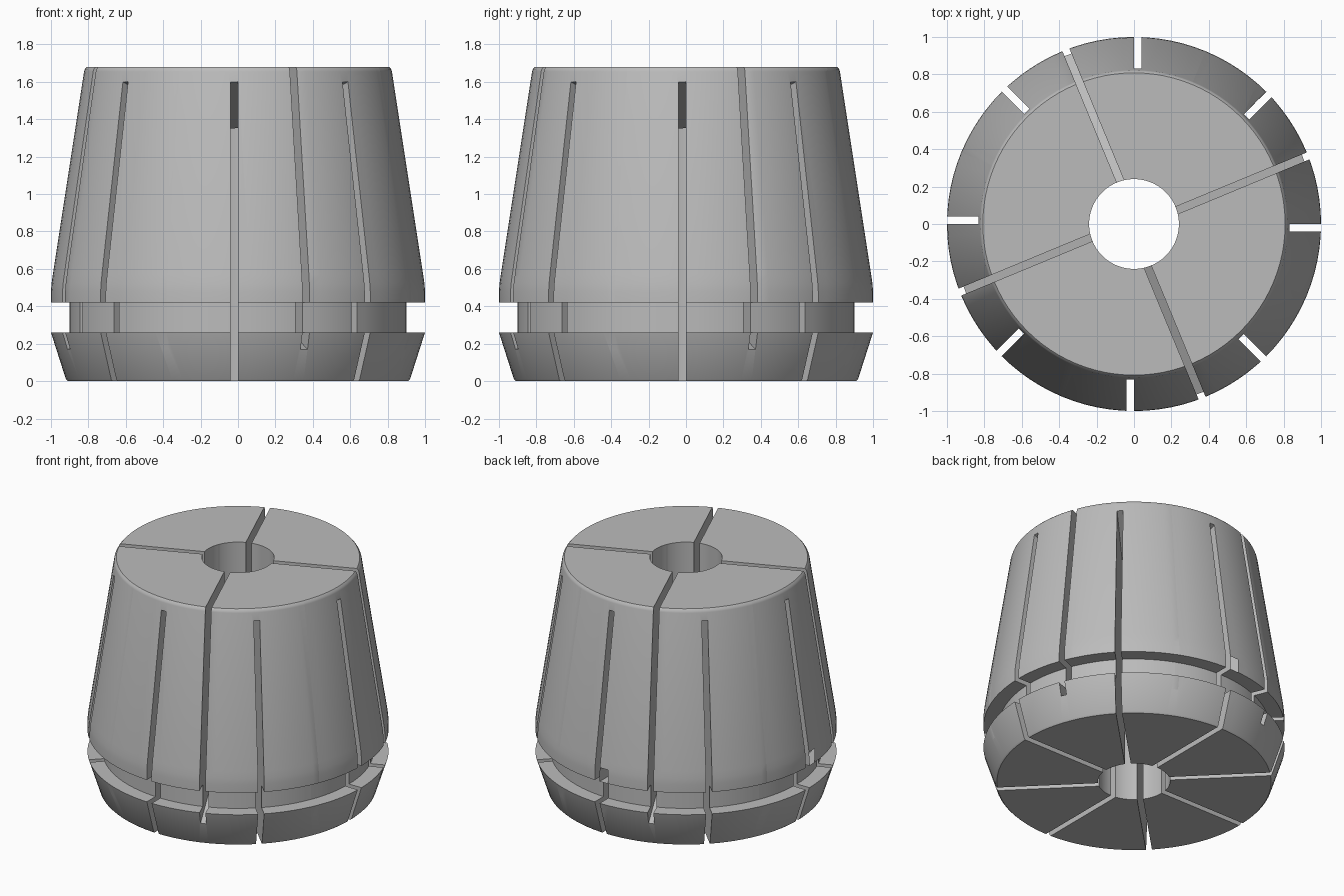
import bpy, bmesh
from math import pi, cos, sin, radians

cube = bpy.data.objects.get("Cube")
if cube:
    bpy.data.objects.remove(cube, do_unlink=True)

SEGMENTS = 96
BORE = 0.24
SLOT_WIDTH = 0.04

steel = bpy.data.materials.new("steel grey")
steel.use_nodes = True
colour = (0.5, 0.5, 0.5, 1)
steel.diffuse_color = colour
steel.node_tree.nodes["Principled BSDF"].inputs["Base Color"].default_value = colour


def make_object(name, bm):
    bmesh.ops.recalc_face_normals(bm, faces=bm.faces)
    mesh = bpy.data.meshes.new(name)
    bm.to_mesh(mesh)
    bm.free()
    obj = bpy.data.objects.new(name, mesh)
    bpy.context.collection.objects.link(obj)
    mesh.materials.append(steel)
    return obj


def lathe(name, profile):
    """Turn a closed (radius, height) outline around z."""
    bm = bmesh.new()
    rings = []
    for i in range(SEGMENTS):
        a = 2 * pi * i / SEGMENTS
        rings.append([bm.verts.new((r * cos(a), r * sin(a), z)) for r, z in profile])
    n = len(profile)
    for i in range(SEGMENTS):
        here, after = rings[i], rings[(i + 1) % SEGMENTS]
        for j in range(n):
            k = (j + 1) % n
            bm.faces.new((here[j], after[j], after[k], here[k]))
    return make_object(name, bm)


def slot_cutters(name, outline, start):
    """Eight radial saw blades, each set to one side of its centre line."""
    bm = bmesh.new()
    for i in range(8):
        a = radians(start + 45 * i)
        sides = []
        for y in (-SLOT_WIDTH, 0):
            sides.append([bm.verts.new((r * cos(a) - y * sin(a),
                                        r * sin(a) + y * cos(a), z)) for r, z in outline])
        p, q = sides
        bm.faces.new(p)
        bm.faces.new(q[::-1])
        for j in range(4):
            k = (j + 1) % 4
            bm.faces.new((p[j], q[j], q[k], p[k]))
    obj = make_object(name, bm)
    obj.hide_render = True
    return obj


# Tapered body with nut groove and central bore
body = lathe("collet_body", [
    (BORE, 0), (0.91, 0), (0.92, 0.01), (1.0, 0.26), (0.9, 0.26), (0.9, 0.42),
    (1.0, 0.42), (1.0, 0.48), (0.997, 0.52), (0.99, 0.57),
    (0.823, 1.655), (0.819, 1.668), (0.808, 1.68), (BORE, 1.68)])

# Slots from below and above, with ends that slope towards the bore
slope = 0.42
inner, outer = 0.13, 1.1
cutters = [
    slot_cutters("lower_slot_cutter", [
        (inner, -0.1), (outer, -0.1),
        (outer, 1.6 + slope * (outer - 0.83)),
        (inner, 1.6 - slope * (0.83 - inner))], 0),
    slot_cutters("upper_slot_cutter", [
        (inner, 1.8), (outer, 1.8),
        (outer, 0.17 - slope * (outer - 0.97)),
        (inner, 0.17 + slope * (0.97 - inner))], 22.5)]

bpy.ops.object.select_all(action='DESELECT')
body.select_set(True)
bpy.context.view_layer.objects.active = body
for cutter in cutters:
    cut = body.modifiers.new(cutter.name, 'BOOLEAN')
    cut.operation = 'DIFFERENCE'
    cut.solver = 'EXACT'
    cut.object = cutter
    bpy.ops.object.modifier_apply(modifier=cut.name)
    bpy.data.objects.remove(cutter, do_unlink=True)

bpy.ops.object.shade_smooth_by_angle(angle=radians(30))
